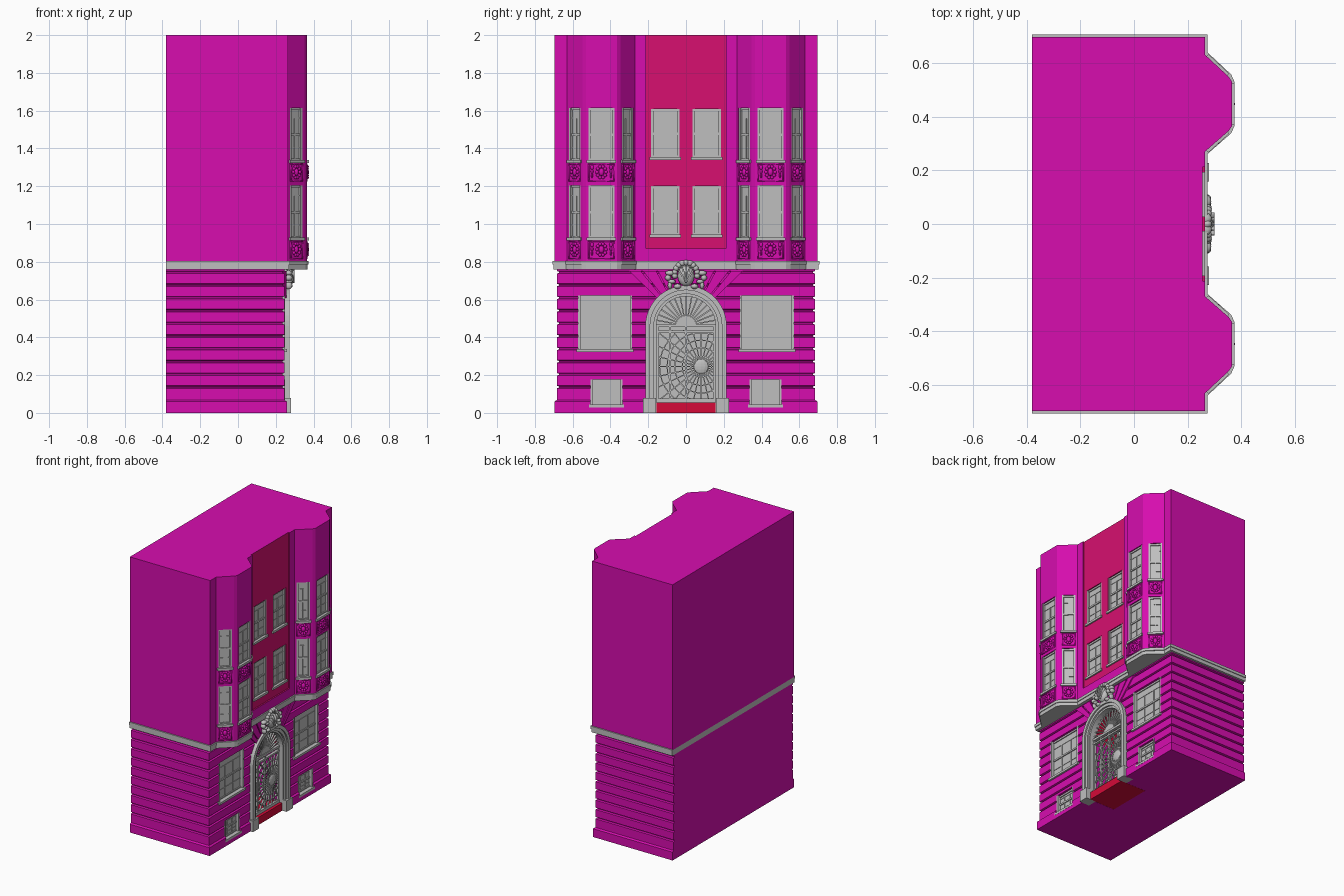
import bpy, bmesh
from math import sin, cos, pi, radians, hypot
from mathutils import Matrix, Vector

if "Cube" in bpy.data.objects:
    bpy.data.objects.remove(bpy.data.objects["Cube"])


def material(name, rgb):
    m = bpy.data.materials.new(name)
    m.use_nodes = True
    m.diffuse_color = (*rgb, 1)
    m.node_tree.nodes["Principled BSDF"].inputs["Base Color"].default_value = (*rgb, 1)
    return m


MAGENTA = material("magenta wall", (0.68, 0.004, 0.43))
CRIMSON = material("crimson panel", (0.68, 0.005, 0.16))
RED = material("entrance red", (0.66, 0.003, 0.04))
GRAY = material("stone gray", (0.52, 0.52, 0.52))


def prism(bm, pts, vec):
    lo = [bm.verts.new(p) for p in pts]
    hi = [bm.verts.new(Vector(p) + Vector(vec)) for p in pts]
    bm.faces.new(lo)
    bm.faces.new(hi)
    for i in range(len(lo)):
        j = (i + 1) % len(lo)
        bm.faces.new((lo[i], lo[j], hi[j], hi[i]))


def box(bm, u0, u1, n0, n1, z0, z1, M=Matrix()):
    pts = [M @ Vector(p) for p in ((u0, n0, z0), (u1, n0, z0), (u1, n1, z0), (u0, n1, z0))]
    prism(bm, pts, (0, 0, z1 - z0))


def blob(bm, at, size, M=Matrix()):
    T = M @ Matrix.Translation(at) @ Matrix.Diagonal((*size, 1))
    bmesh.ops.create_uvsphere(bm, u_segments=12, v_segments=8, radius=1, matrix=T)


def bar(bm, p, q, w, x0, x1):
    """Flat bar between two (y, z) points."""
    p, q = Vector(p), Vector(q)
    d = (q - p).normalized() * w / 2
    s = Vector((-d.y, d.x))
    prism(bm, [(x0, *v) for v in (p + s, q + s, q - s, p - s)], (x1 - x0, 0, 0))


def finish(name, bm, *mats, smooth=False):
    bmesh.ops.recalc_face_normals(bm, faces=bm.faces)
    me = bpy.data.meshes.new(name)
    bm.to_mesh(me)
    bm.free()
    ob = bpy.data.objects.new(name, me)
    bpy.context.collection.objects.link(ob)
    for m in mats:
        me.materials.append(m)
    if smooth:
        me.shade_smooth()
    return ob


def cut(ob, bm):
    cutter = finish("cutter", bm)
    cutter.hide_render = True
    mod = ob.modifiers.new("cut", "BOOLEAN")
    mod.operation, mod.solver, mod.object = "DIFFERENCE", "EXACT", cutter
    dg = bpy.context.evaluated_depsgraph_get()
    me = bpy.data.meshes.new_from_object(ob.evaluated_get(dg))
    ob.modifiers.clear()
    ob.data = me
    bpy.data.objects.remove(cutter)


def wall(x, y, deg, s):
    """Local frame on a wall: x along it, y outward, z up."""
    return Matrix.Translation((x, y * s, 0)) @ Matrix.Rotation(radians(deg * s - 90), 4, "Z")


def plan(off=0.0):
    half = [(-0.38, 0.697 + off), (0.265 + off, 0.697 + off), (0.265 + off, 0.63 + off),
            (0.353 + off, 0.548 + off), (0.365 + off, 0.53), (0.365 + off, 0.365),
            (0.353 + off, 0.347 - off), (0.265 + off, 0.27 - off)]
    return half + [(x, -y) for x, y in reversed(half)]


def sash_window(bm, cutter, M, w, z0, z1, cols=2, depth=0.02):
    h, H, d = w / 2, z1 - z0, -depth
    box(cutter, -h, h, d, 0.04, z0, z1, M)
    box(bm, -h, h, d - 0.002, d + 0.005, z0, z1, M)
    f = min(0.012, H * 0.1)
    for a, b in ((-h, -h + f), (h - f, h)):
        box(bm, a, b, d, -0.002, z0, z1, M)
    for a, t in ((0, f), (0.47, f), (0.24, 0.004), (0.8, 0.004), (1 - f / H, f)):
        box(bm, -h, h, d, d + 0.006 + t / 2, z0 + a * H, z0 + a * H + t, M)
    for i in range(1, cols):
        u = -h + w * i / cols
        box(bm, u - 0.003, u + 0.003, d, d + 0.01, z0, z1 - 0.2 * H, M)
    box(bm, -h - 0.008, h + 0.008, d, 0.01, z0 - 0.012, z0 + 0.004, M)


# Windows, their openings and the carved spandrels below the bays
windows, ornament = bmesh.new(), bmesh.new()
upper_cut, lower_cut = bmesh.new(), bmesh.new()
for s in (-1, 1):
    for z in (0.925, 1.335):
        for x, y, deg, w in ((0.365, 0.4475, 0, 0.14), (0.309, 0.589, 46.6, 0.09),
                             (0.309, 0.3085, -48, 0.09)):
            M = wall(x, y, deg, s)
            sash_window(windows, upper_cut, M, w, z, z + 0.28)
            h, zc = w / 2, z - 0.06
            for a in (zc - 0.05, zc + 0.04):
                box(ornament, -h, h, -0.01, 0.004, a, a + 0.006, M)
            for a in (-h, h - 0.006):
                box(ornament, a, a + 0.006, -0.01, 0.004, zc - 0.05, zc + 0.046, M)
            for i in range(10):
                t = i * pi / 5
                blob(ornament, (0.024 * cos(t), 0.002, zc + 0.03 * sin(t)), (0.009, 0.008, 0.009), M)
            blob(ornament, (0, 0, zc), (0.014, 0.011, 0.02), M)
            if w > 0.1:
                for u in (-0.05, 0.05):
                    for k in range(3):
                        blob(ornament, (u, 0, zc + 0.025 - k * 0.022), (0.009 - k * 0.002, 0.007, 0.013), M)
        sash_window(windows, upper_cut, wall(0.255, 0.11, 0, s), 0.15, z + 0.015, z + 0.275)
    sash_window(windows, lower_cut, wall(0.25, 0.428, 0, s), 0.285, 0.335, 0.622, 3, 0.03)
    sash_window(windows, lower_cut, wall(0.25, 0.42, 0, s), 0.17, 0.04, 0.178, 3, 0.03)
finish("sash_windows", windows, GRAY)
finish("bay_ornaments", ornament, MAGENTA, smooth=True)

# Upper storeys with two bays and a recessed central panel
bm = bmesh.new()
prism(bm, [(x, y, 0.8) for x, y in plan()], (0, 0, 1.2))
upper = finish("upper_storeys", bm, MAGENTA, CRIMSON)
panel_cut = bmesh.new()
box(panel_cut, 0.255, 0.4, -0.213, 0.213, 0.87, 2.1)
cut(upper, panel_cut)
cut(upper, upper_cut)
for p in upper.data.polygons:
    c = p.center
    p.material_index = int(abs(c.y) < 0.214 and 0.2 < c.x < 0.2649 and 0.869 < c.z < 1.99
                           and (abs(p.normal.x) < 0.5 or c.x < 0.2555))

# Cornice
bm = bmesh.new()
prism(bm, [(x, y, 0.76) for x, y in plan(0.004)], (0, 0, 0.034))
prism(bm, [(x, y, 0.785) for x, y in plan(0.009)], (0, 0, 0.02))
finish("cornice", bm, GRAY)

# Rusticated ground storey: stacked rings, grooved on three sides
levels = [(0, 0.012), (0.06, 0.012), (0.068, 0)]
for k in range(10):
    g = 0.13 + k * 0.0675
    if g < 0.74:
        levels += [(g, 0), (g + 0.004, -0.012), (g + 0.01, -0.012), (g + 0.014, 0)]
levels.append((0.762, 0))
bm = bmesh.new()
rings = []
for z, o in levels:
    x, y = 0.247 + o, 0.684 + o
    rings.append([bm.verts.new(v) for v in ((-0.38, -y, z), (x, -y, z), (x, y, z), (-0.38, y, z))])
for a, b in zip(rings, rings[1:]):
    for i in range(4):
        j = (i + 1) % 4
        bm.faces.new((a[i], a[j], b[j], b[i]))
bm.faces.new(rings[0])
bm.faces.new(rings[-1])
lower = finish("ground_storey", bm, MAGENTA, RED, GRAY)
cut(lower, lower_cut)

# Arched entrance opening
SPRING = 0.46


def arch_path(r, z0, n=24):
    return [(-r, z0)] + [(-r * cos(pi * i / n), SPRING + r * sin(pi * i / n)) for i in range(n + 1)] + [(r, z0)]


door_cut = bmesh.new()
prism(door_cut, [(0.04, *p) for p in arch_path(0.162, -0.05)], (0.4, 0, 0))
cut(lower, door_cut)
for p in lower.data.polygons:
    c = p.center
    if abs(c.y) < 0.163 and 0.03 < c.x < 0.2 and 0 < c.z < 0.63:
        p.material_index = 2 if c.x < 0.05 else 1
bm = bmesh.new()
box(bm, 0.04, 0.245, -0.161, 0.161, 0, 0.055)
finish("entrance_step", bm, RED)

# Moulded arch surround with plinth blocks
bm = bmesh.new()
for r0, r1, x1 in ((0.157, 0.172, 0.25), (0.17, 0.192, 0.262), (0.19, 0.215, 0.272)):
    inner, outer = arch_path(r0, 0), arch_path(r1, 0)
    prism(bm, [(0.2, *p) for p in outer + inner[::-1]], (x1 - 0.2, 0, 0))
for s in (-1, 1):
    y0, y1 = sorted((s * 0.158, s * 0.228))
    box(bm, 0.2, 0.28, y0, y1, 0, 0.08)
finish("arch_surround", bm, GRAY)

# Wedge stones beside the keystone
bm = bmesh.new()
for s in (-1, 1):
    for a, b in ((16, 27), (28.5, 38), (39.5, 46)):
        pts = []
        for t, outer in ((a, 0), (b, 0), (b, 1), (a, 1)):
            t = radians(t)
            r = 0.29 / cos(t) if outer else 0.214
            pts.append((0.23, s * r * sin(t), SPRING + r * cos(t)))
        prism(bm, pts, (0.026, 0, 0))
finish("wedge_stones", bm, MAGENTA)

# Iron door grille: frame, fanlight and an off-centre sunburst
bm = bmesh.new()
X0, X1 = 0.205, 0.217
for z, w in ((0.066, 0.02), (0.43, 0.012), (0.462, 0.016)):
    bar(bm, (-0.16, z), (0.16, z), w, X0, X1 + 0.008)
for y in (-0.152, -0.085, 0, 0.152):
    bar(bm, (y, 0.055), (y, 0.46), 0.012, X0, X1 + 0.004)
for i in range(1, 16):
    t = pi * i / 16
    bar(bm, (0.05 * cos(t), SPRING + 0.05 * sin(t)), (0.16 * cos(t), SPRING + 0.16 * sin(t)), 0.007, X0, X1)
prism(bm, [(X0, *p) for p in arch_path(0.055, SPRING - 0.001, 12)], (0.014, 0, 0))
hub = Vector((0.08, 0.245))


def inside(p):
    return abs(p.x) < 0.155 and 0.06 < p.y < 0.435


for i in range(28):
    d = Vector((cos(2 * pi * i / 28), sin(2 * pi * i / 28)))
    r = 0.03
    while r < 0.28 and inside(hub + d * r):
        r += 0.005
    bar(bm, hub + d * 0.02, hub + d * r, 0.006, X0, X1)
for r in (0.055, 0.1, 0.14, 0.18, 0.22):
    ring = [hub + r * Vector((cos(pi * i / 18), sin(pi * i / 18))) for i in range(36)]
    for p, q in zip(ring, ring[1:] + ring[:1]):
        if inside(p) and inside(q):
            bar(bm, p, q, 0.006, X0, X1)
blob(bm, (0.215, *hub), (0.012, 0.04, 0.04))
finish("door_grille", bm, GRAY)

# Carved shell keystone with leaves and garlands
bm = bmesh.new()
blob(bm, (0.268, 0, 0.725), (0.03, 0.045, 0.055))
for i in range(11):
    t = radians(-10 + 20 * i)
    blob(bm, (0.272, 0.06 * cos(t), 0.735 + 0.06 * sin(t)), (0.018, 0.015, 0.015))
for i in range(5):
    t = radians(50 + 20 * i)
    bar(bm, (0, 0.69), (0.06 * cos(t), 0.69 + 0.085 * sin(t)), 0.008, 0.28, 0.3)
for s in (-1, 1):
    for y, z, a, b in ((0.085, 0.74, 0.024, 0.014), (0.095, 0.715, 0.016, 0.016), (0.075, 0.695, 0.02, 0.012),
                       (0.045, 0.67, 0.02, 0.014), (0.085, 0.675, 0.012, 0.02), (0.02, 0.795, 0.022, 0.012)):
        blob(bm, (0.268, s * y, z), (0.02, a, b))
finish("shell_keystone", bm, GRAY, smooth=True)
